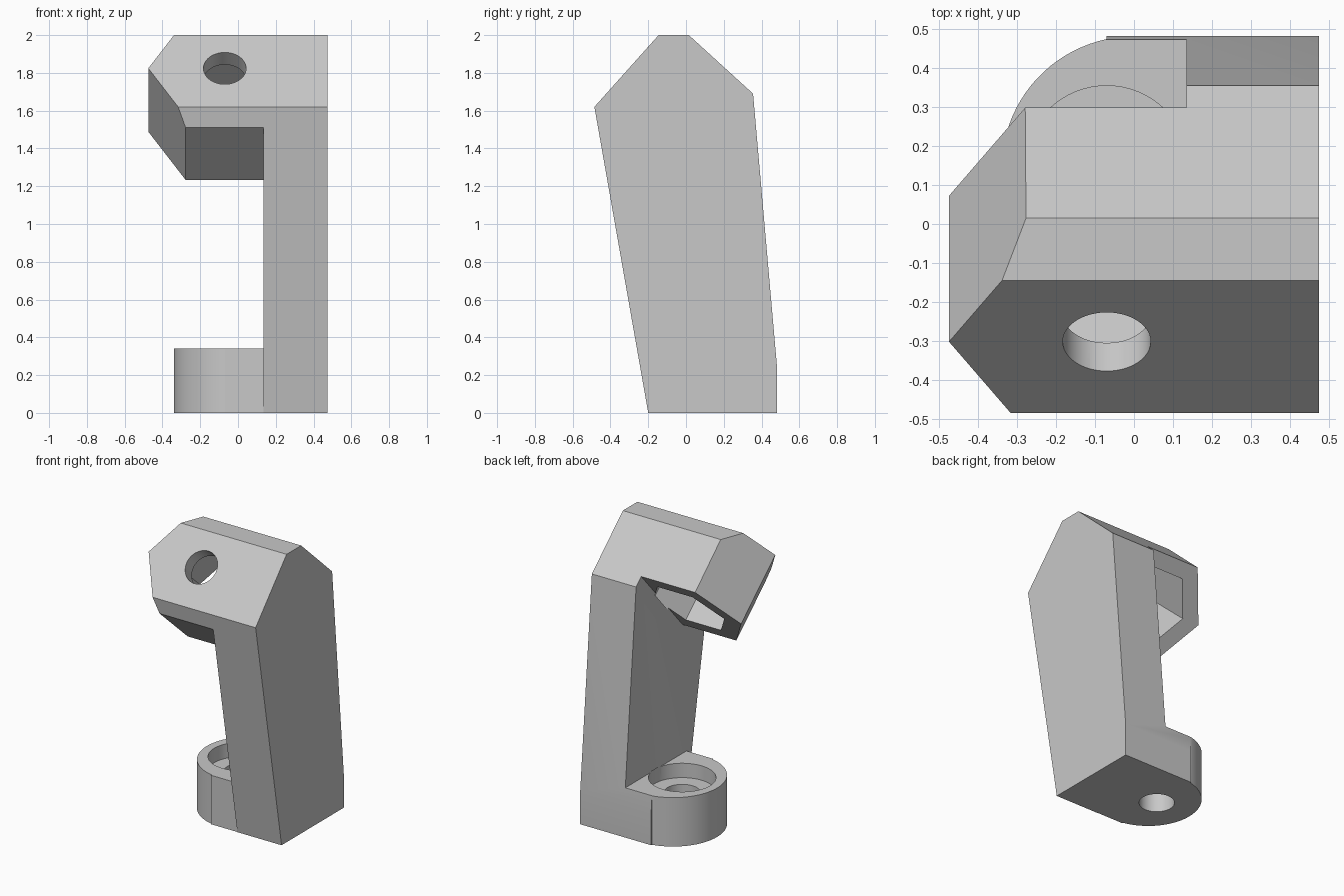
import bpy
import bmesh
from math import cos, sin, pi, acos
from mathutils import Vector

old = bpy.data.objects.get("Cube")
if old:
    bpy.data.objects.remove(old, do_unlink=True)

grey = bpy.data.materials.new("light_grey")
grey.use_nodes = True
grey.diffuse_color = (0.58, 0.58, 0.58, 1)
grey.node_tree.nodes["Principled BSDF"].inputs["Base Color"].default_value = (0.58, 0.58, 0.58, 1)


def prism(name, outline, place, start, end):
    """Extrude a 2D outline from start to end, with place() mapping to space."""
    bm = bmesh.new()
    ends = [[bm.verts.new(place(a, b, d)) for a, b in outline] for d in (start, end)]
    n = len(outline)
    for ring in ends:
        bm.faces.new(ring)
    for i in range(n):
        j = (i + 1) % n
        bm.faces.new((ends[0][i], ends[0][j], ends[1][j], ends[1][i]))
    bmesh.ops.recalc_face_normals(bm, faces=bm.faces)
    mesh = bpy.data.meshes.new(name)
    bm.to_mesh(mesh)
    bm.free()
    mesh.materials.append(grey)
    obj = bpy.data.objects.new(name, mesh)
    bpy.context.collection.objects.link(obj)
    return obj


def combine(target, other, operation):
    """Apply a boolean and remove the helper."""
    bpy.ops.object.select_all(action="DESELECT")
    bpy.context.view_layer.objects.active = target
    target.select_set(True)
    mod = target.modifiers.new(operation, "BOOLEAN")
    mod.object = other
    mod.operation = operation
    mod.solver = "EXACT"
    bpy.ops.object.modifier_apply(modifier=mod.name)
    bpy.data.objects.remove(other, do_unlink=True)


def circle(cx, cy, r, n):
    return [(cx + r * cos(2 * pi * i / n), cy + r * sin(2 * pi * i / n)) for i in range(n)]


# Tilted frame of the head: rise runs up its front face, depth runs back and down
origin = Vector((0, -0.485, 1.62))
rise = Vector((0, 0.667, 0.745))
depth = Vector((0, 0.745, -0.667))


def tilted(a, b, d):
    return Vector((a, 0, 0)) + origin + rise * b + depth * d


def upright(a, b, d):
    return Vector((a, b, d))


def sideways(a, b, d):
    return Vector((d, a, b))


# Upright post slab, trimmed later by the side profile
arm = prism("bracket_arm", [(0.135, -1), (0.6, -1), (0.6, 1), (0.135, 1)], upright, -0.5, 2.5)

# Head with a pointed, hexagonal end
mid, half = 0.274, 0.343
slope = 0.577
head = prism("head", [(0.35, mid - half), (-0.475 + half * slope, mid - half), (-0.475, mid),
                      (-0.475 + 0.5 * slope, mid + 0.5), (0.35, mid + 0.5)],
             tilted, -0.3, 0.503)
combine(arm, head, "UNION")

# Foot with a rounded end
cy, r, left = 0.142, 0.34, -0.07
edge = acos(left / r)
arc = [(r * cos(edge + (2 * pi - 2 * edge) * i / 40), cy + r * sin(edge + (2 * pi - 2 * edge) * i / 40))
       for i in range(41)]
foot = prism("foot", arc + [(left, -0.198), (0.3, -0.198), (0.3, 0.6), (left, 0.6)],
             upright, -0.2, 0.34)
combine(arm, foot, "UNION")

# Side profile trims every part
profile = prism("side_profile", [(-0.2, 0), (-0.485, 1.62), (-0.145, 2), (0.015, 2),
                                 (0.355, 1.69), (0.483, 0.23), (0.483, 0)],
                sideways, -0.8, 0.475)
combine(arm, profile, "INTERSECT")

# Bolt hole and hexagonal pocket in the head
combine(arm, prism("head_hole", circle(-0.07, mid, 0.113, 48), tilted, -0.1, 0.3), "DIFFERENCE")
combine(arm, prism("hex_pocket", circle(-0.075, mid, 0.27, 6), tilted, 0.097, 0.515), "DIFFERENCE")

# Counterbored bolt hole in the foot
combine(arm, prism("foot_hole", circle(-0.07, cy, 0.113, 48), upright, -0.1, 0.3), "DIFFERENCE")
combine(arm, prism("counterbore", circle(-0.07, cy, 0.213, 64), upright, 0.24, 0.345), "DIFFERENCE")

bpy.ops.object.shade_smooth_by_angle(angle=0.5)
